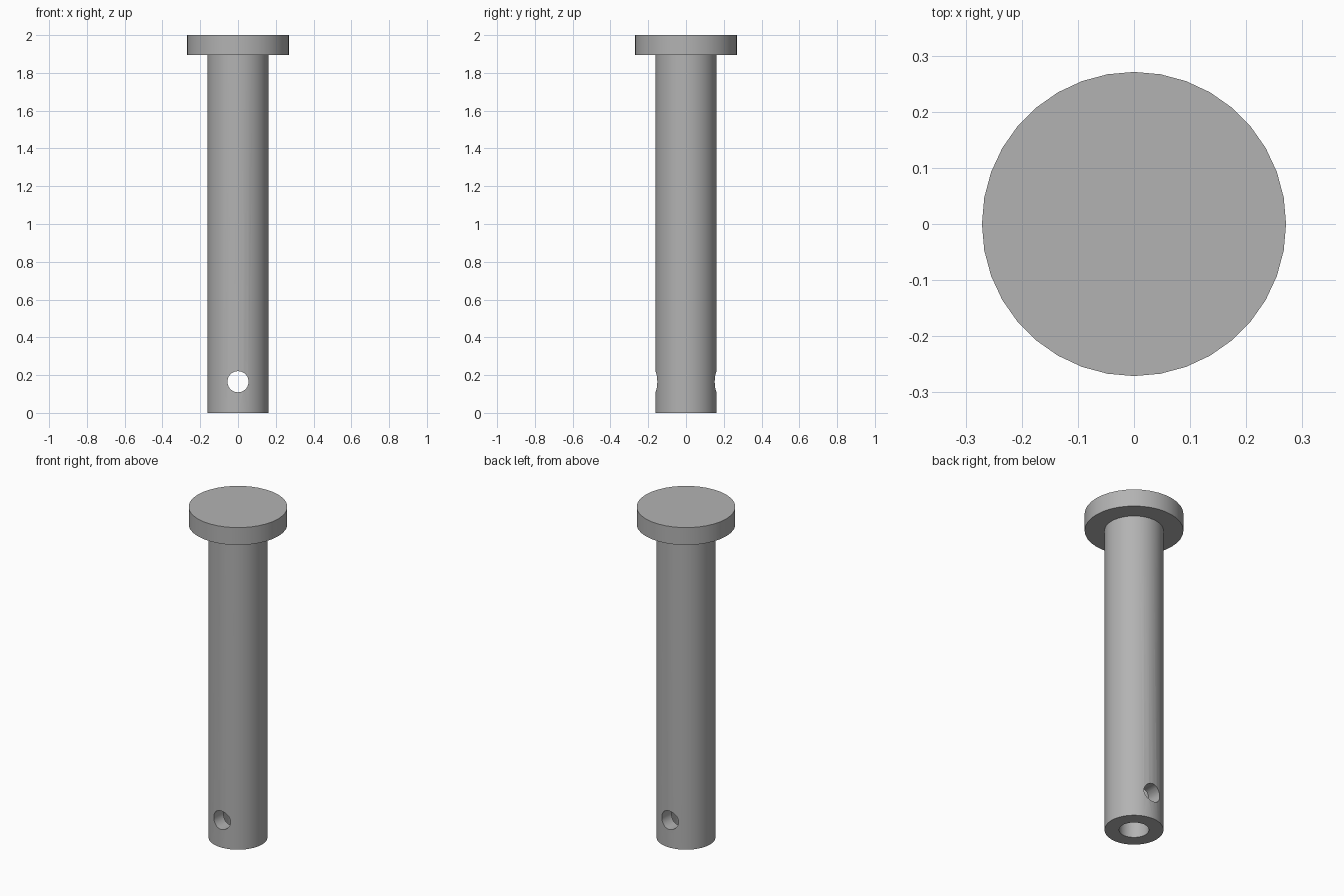
import bpy
import math

cube = bpy.data.objects.get("Cube")
if cube:
    bpy.data.objects.remove(cube, do_unlink=True)

SIDES = 36
HEAD_R, SHAFT_R, BORE_R, HOLE_R = 0.271, 0.162, 0.082, 0.056
HEAD_Z, HOLE_Z, TOP = 1.895, 0.165, 2.0

steel = bpy.data.materials.new("steel_grey")
steel.use_nodes = True
grey = (0.45, 0.45, 0.45, 1)
steel.diffuse_color = grey
steel.node_tree.nodes["Principled BSDF"].inputs["Base Color"].default_value = grey


def cylinder(name, radius, z0, z1, rotation=(0, 0, 0)):
    bpy.ops.mesh.primitive_cylinder_add(
        vertices=SIDES, radius=radius, depth=z1 - z0,
        location=(0, 0, (z0 + z1) / 2), rotation=rotation)
    obj = bpy.context.object
    obj.name = name
    obj.data.materials.append(steel)
    return obj


def combine(target, tool, operation):
    mod = target.modifiers.new(operation.title(), 'BOOLEAN')
    mod.operation = operation
    mod.solver = 'EXACT'
    mod.object = tool
    bpy.context.view_layer.objects.active = target
    bpy.ops.object.modifier_apply(modifier=mod.name)
    bpy.data.objects.remove(tool, do_unlink=True)


# Shaft and flat round head, joined into one solid
pin = cylinder("pin", SHAFT_R, 0, HEAD_Z + 0.05)
combine(pin, cylinder("head", HEAD_R, HEAD_Z, TOP), 'UNION')

# Blind bore up the shaft, open at the bottom end
combine(pin, cylinder("bore_cutter", BORE_R, -0.1, HEAD_Z), 'DIFFERENCE')

# Cross hole from front to back near the bottom
combine(pin, cylinder("cross_hole_cutter", HOLE_R, HOLE_Z - 0.3, HOLE_Z + 0.3,
                      (math.pi / 2, 0, 0)), 'DIFFERENCE')

# Smooth round walls with crisp rims
bpy.ops.object.select_all(action='DESELECT')
pin.select_set(True)
bpy.context.view_layer.objects.active = pin
bpy.ops.object.shade_smooth_by_angle(angle=math.radians(30))
